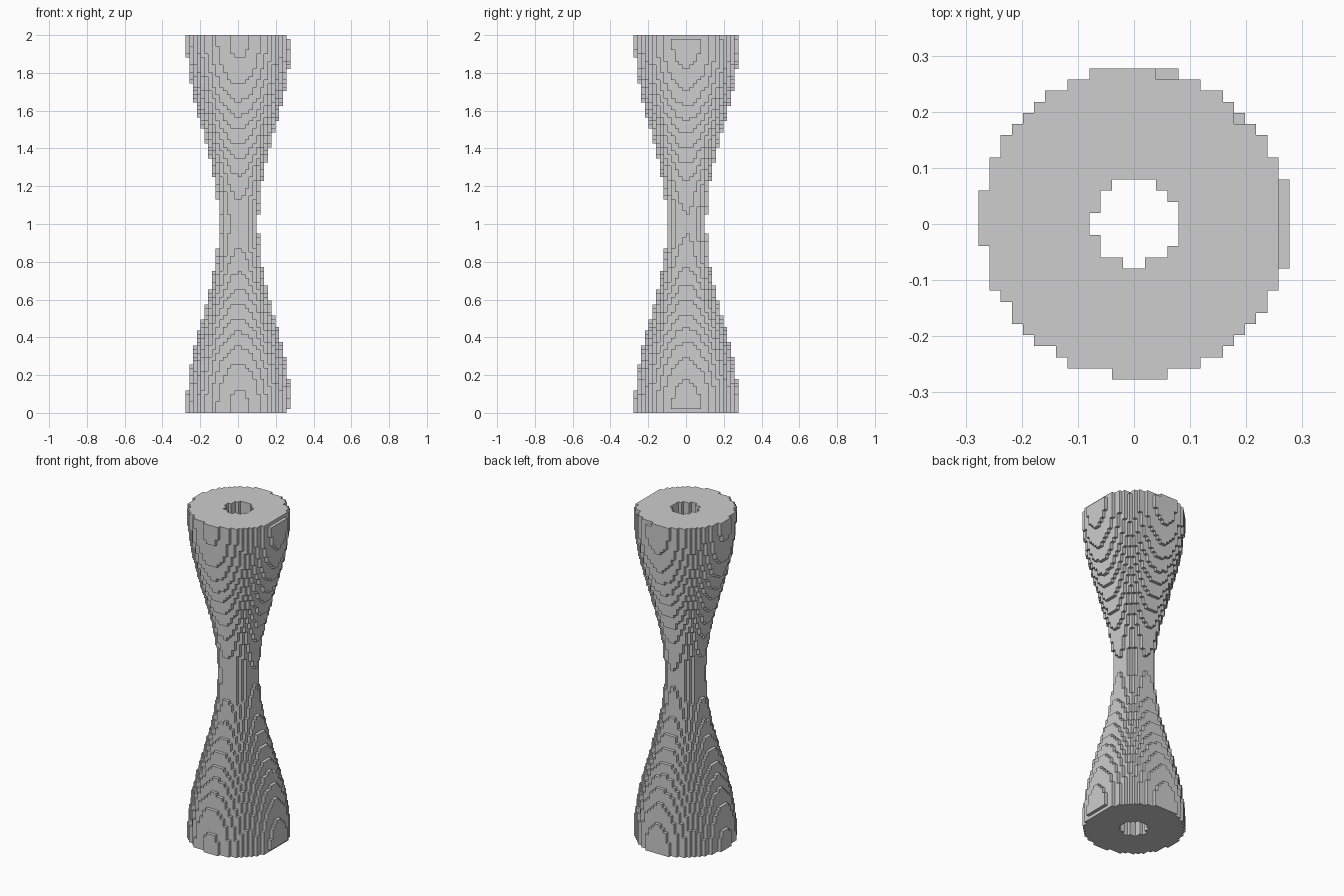
import bpy, bmesh, math

if "Cube" in bpy.data.objects:
    bpy.data.objects.remove(bpy.data.objects["Cube"])

LAYERS = 101           # blocks in height
CELL = 2.0 / LAYERS    # size of one block
HALF = 15              # grid half width in blocks
SHIFT = 0.15           # offset of the round section from the grid, in blocks
HOLE = 3.775           # bore radius, in blocks
MID = (LAYERS - 1) / 2


def outer_radius(k):
    """Hourglass profile in blocks: wide ends, narrow waist."""
    return min(13.885, 9.62 - 4.31 * math.cos(math.pi * (k - MID) / MID))


def filled(i, j, k):
    if not 0 <= k < LAYERS:
        return False
    x, y = i + 0.5, j + 0.5
    # Chipped blocks on the rims of the end layers
    if k in (0, LAYERS - 1) and i == 13:
        return False
    if k == LAYERS - 1 and ((i >= 2 and j == 13) or (i == 9 and j == 9)):
        return False
    return HOLE < math.hypot(x - SHIFT, y - SHIFT) <= outer_radius(k)


cells = {(i, j, k)
         for i in range(-HALF, HALF)
         for j in range(-HALF, HALF)
         for k in range(LAYERS) if filled(i, j, k)}

bm = bmesh.new()
verts = {}


def corner(p):
    if p not in verts:
        verts[p] = bm.verts.new([c * CELL for c in p])
    return verts[p]


# Blocky hourglass tube: keep only the exposed block faces
for cell in sorted(cells):
    for axis in range(3):
        u, v = (axis + 1) % 3, (axis + 2) % 3
        for side in (0, 1):
            neighbour = list(cell)
            neighbour[axis] += 2 * side - 1
            if tuple(neighbour) in cells:
                continue
            ring = []
            for du, dv in ((0, 0), (1, 0), (1, 1), (0, 1)):
                p = list(cell)
                p[axis] += side
                p[u] += du
                p[v] += dv
                ring.append(corner(tuple(p)))
            bm.faces.new(ring if side else ring[::-1])

mesh = bpy.data.meshes.new("hourglass_tube")
bm.to_mesh(mesh)
bm.free()

grey = bpy.data.materials.new("light grey")
grey.diffuse_color = (0.61, 0.61, 0.61, 1.0)
grey.use_nodes = True
grey.node_tree.nodes["Principled BSDF"].inputs["Base Color"].default_value = grey.diffuse_color
mesh.materials.append(grey)

tube = bpy.data.objects.new("hourglass_tube", mesh)
bpy.context.collection.objects.link(tube)
